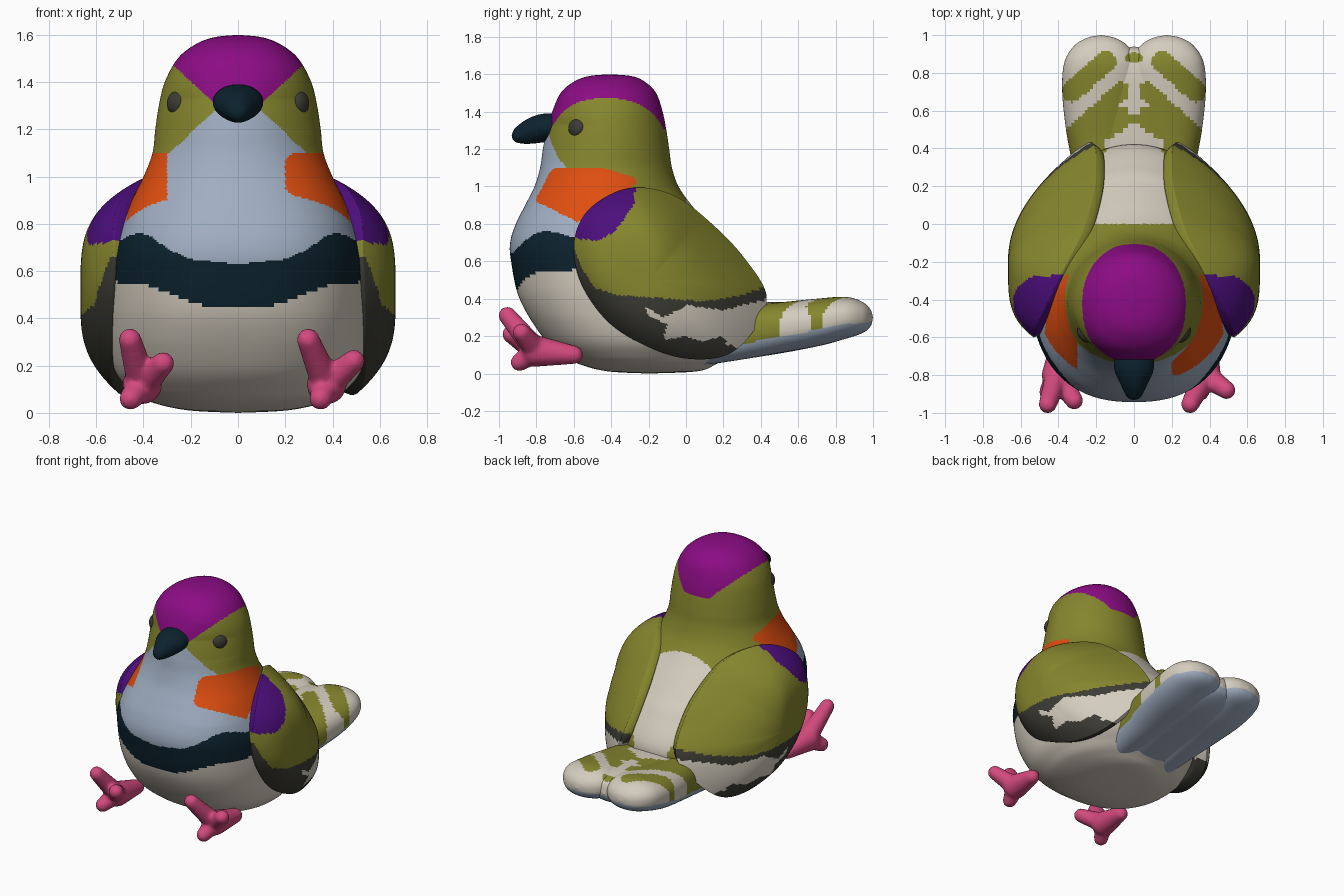
import bpy, bmesh, math
from mathutils import Vector

if "Cube" in bpy.data.objects:
    bpy.data.objects.remove(bpy.data.objects["Cube"])

# ---- colours ----
def lin(c):
    c /= 255
    return c / 12.92 if c < 0.04 * 255 / 255 else ((c + 0.055) / 1.055) ** 2.4

PALETTE = {"olive": (134, 134, 46), "cream": (212, 204, 190), "grey_blue": (160, 174, 194),
           "navy": (12, 34, 46), "magenta": (140, 12, 133), "orange": (224, 78, 16),
           "violet": (76, 14, 124), "charcoal": (60, 59, 52), "pink": (212, 74, 126)}
NAMES = list(PALETTE)
MATS = {}
for n, c in PALETTE.items():
    MATS[n] = bpy.data.materials.new(n)
    MATS[n].diffuse_color = (*map(lin, c), 1)

# ---- helpers ----
def spline(rows, n, closed=False):
    """Catmull-Rom through rows, n steps per span."""
    k, out = len(rows), []
    V = [Vector(r) for r in rows]
    get = (lambda i: V[i % k]) if closed else (lambda i: V[min(max(i, 0), k - 1)])
    for i in range(k if closed else k - 1):
        a, b, c, d = (get(i + j) for j in (-1, 0, 1, 2))
        for s in range(n):
            t = s / n
            out.append(0.5 * (2 * b + (c - a) * t + (2 * a - 5 * b + 4 * c - d) * t * t
                              + (3 * b - a - 3 * c + d) * t ** 3))
    return out if closed else out + [V[-1]]

def table(x, pts):
    """Piecewise linear lookup."""
    for (x0, y0), (x1, y1) in zip(pts, pts[1:]):
        if x <= x1:
            return y0 + (y1 - y0) * max(0, (x - x0) / (x1 - x0))
    return pts[-1][1]

def inside(u, v, poly):
    hit = False
    for (a, b), (c, d) in zip(poly, poly[1:] + poly[:1]):
        if (b > v) != (d > v) and u < a + (c - a) * (v - b) / (d - b):
            hit = not hit
    return hit

def near(u, v, a, b, r):
    a, b, p = Vector(a), Vector(b), Vector((u, v))
    d = b - a
    t = min(1, max(0, (p - a).dot(d) / max(d.length_squared, 1e-9)))
    return (p - a - d * t).length < r

def power(v, n):
    return math.copysign(abs(v) ** (2 / n), v)

def add_rings(bm, rings):
    vs = [[bm.verts.new(p) for p in ring] for ring in rings]
    m = len(vs[0])
    for a, b in zip(vs, vs[1:]):
        for i in range(m):
            bm.faces.new((a[i], a[(i + 1) % m], b[(i + 1) % m], b[i]))
    bm.faces.new(vs[0])
    bm.faces.new(vs[-1])

def finish(bm, name, paint):
    """Paint is a colour name or a rule giving one for a face."""
    bmesh.ops.remove_doubles(bm, verts=bm.verts, dist=0.0003)
    bmesh.ops.recalc_face_normals(bm, faces=bm.faces)
    me = bpy.data.meshes.new(name)
    if isinstance(paint, str):
        me.materials.append(MATS[paint])
    else:
        for n in NAMES:
            me.materials.append(MATS[n])
        for f in bm.faces:
            f.material_index = NAMES.index(paint(f.calc_center_median(), f.normal))
    for f in bm.faces:
        f.smooth = True
    bm.to_mesh(me)
    bm.free()
    ob = bpy.data.objects.new(name, me)
    bpy.context.collection.objects.link(ob)
    return ob

def loft_y(bm, rows, cx, n=8, m=48, e=2):
    """Oval sections along y from rows of (y, half width, bottom, top)."""
    add_rings(bm, [[(cx + w * power(math.cos(a), e), y, (b + t) / 2 + (t - b) / 2 * power(math.sin(a), e))
                    for a in (2 * math.pi * i / m for i in range(m))]
                   for y, w, b, t in spline(rows, n)])

# ---- body and head: oval sections of (z, half width, front y, back y) ----
BODY = [(0, 0, -.2, -.2), (.012, .22, -.42, .06), (.05, .38, -.57, .16), (.1, .46, -.66, .24),
        (.2, .53, -.77, .36), (.4, .56, -.89, .42), (.6, .55, -.935, .30), (.7, .53, -.94, .21),
        (.8, .495, -.91, .12), (.9, .45, -.86, .03), (1.0, .4, -.81, -.04), (1.1, .362, -.78, -.075),
        (1.2, .35, -.765, -.09), (1.3, .335, -.745, -.105), (1.4, .31, -.715, -.125),
        (1.5, .255, -.67, -.16), (1.56, .18, -.6, -.22), (1.59, .1, -.52, -.29), (1.6, 0, -.41, -.41)]
SQUARE = [(0, 2.2), (.3, 2.4), (.8, 2.4), (1.1, 2), (1.2, 1.85), (1.33, 1.85), (1.45, 2.3), (1.6, 2.3)]
COLLAR = [(-.80, .92), (-.58, .81), (-.26, 1.02), (-.28, 1.05), (-.45, 1.1), (-.7, 1.1), (-.79, 1.02)]
BAND_TOP = [(0, .63), (.2, .65), (.3, .695), (.36, .74), (.41, .765), (.46, .75), (.55, .70)]
BAND_LOW = [(0, .44), (.1, .445), (.2, .47), (.3, .51), (.4, .545), (.6, .56)]

def paint_body(p, n):
    x, y, z = p
    ax = abs(x)
    if z > max(1.31, min(1.48, 1.22 + .92 * ax)):
        return "magenta"
    if inside(y, z, COLLAR) and ax > (.2 if x > 0 else .3):
        return "orange"
    if y < -.5:
        if z < table(ax, BAND_LOW):
            return "cream"
        if z < table(ax, BAND_TOP):
            return "navy"
        if z < 1.1 or ax < .1 + (1.28 - z) * 1.05:
            return "grey_blue"
        return "olive"
    if y > .33 and z > .3 and ax > .17 - (y - .35) * .7:
        return "olive"
    return "cream" if z < .5 or (y > 0 and ax < .3) else "olive"

bm = bmesh.new()
M = 240
rings = []
for z, w, f, b in spline(BODY, 13):
    e = table(z, SQUARE)
    ring = []
    for i in range(M):
        c, s = math.cos(2 * math.pi * i / M), math.sin(2 * math.pi * i / M)
        k = e if s < 0 else 2
        ring.append((w * power(c, k), (f + b) / 2 + (b - f) / 2 * power(s, k), z))
    rings.append(ring)
add_rings(bm, rings)
finish(bm, "body", paint_body)

# ---- wings: domed shells on a side outline of (y, z, rim x) ----
WING = [(-.60, .68, .53), (-.55, .84, .52), (-.42, .95, .46), (-.25, .995, .38), (-.05, .945, .28),
        (.15, .79, .22), (.31, .62, .20), (.43, .42, .22), (.37, .24, .33), (.22, .1, .44),
        (0, .08, .50), (-.22, .15, .54), (-.42, .28, .54), (-.56, .48, .54)]
SHOULDER = [(-.66, .75), (-.6, .95), (-.42, 1.05), (-.27, 1.02), (-.28, .9), (-.38, .76), (-.47, .71), (-.57, .72)]
PATCH = [(-.22, .36), (-.12, .3), (0, .365), (.2, .34), (.45, .40), (.42, .22), (.28, .12), (.22, .16),
         (.18, .2), (.1, .17), (0, .2), (-.12, .18), (-.1, .26), (-.2, .31)]
OLIVE_LOW = [(-.62, .72), (-.55, .55), (-.49, .46), (-.38, .42), (-.1, .4), (.1, .385), (.3, .42), (.44, .47)]
DOME = [(-.5, 4), (-.2, 3.6), (.1, 2.4), (.4, 2)]

def paint_wing(p, n):
    if inside(p.y, p.z, SHOULDER):
        return "violet"
    if p.z > table(p.y, OLIVE_LOW):
        return "olive"
    return "cream" if inside(p.y, p.z, PATCH) else "charcoal"

CY, CZ, CX = -.2, .5, .667
outline = spline(WING, 10, True)
for side, name in ((1, "right_wing"), (-1, "left_wing")):
    bm = bmesh.new()
    rings = []
    for k in range(1, 51):                      # outer dome
        r = math.sin(k / 50 * math.pi / 2)
        rings.append([(side * (x + (CX - x) * (1 - r ** table(y, DOME))), CY + (y - CY) * r, CZ + (z - CZ) * r)
                      for y, z, x in outline])
    for k in range(30):                         # rolled edge and inner face
        r = math.cos((k + 3) / 33 * math.pi / 2)
        rings.append([(side * (x - .06 * min(1, (k + 1) / 6) + (.42 - x) * (1 - r)),
                       CY + (y - CY) * r, CZ + (z - CZ) * r) for y, z, x in outline])
    add_rings(bm, rings)
    finish(bm, name, paint_wing)

# ---- tail: two rounded lobes over a broad base ----
TAIL = [(.05, .12, .04, .32), (.3, .15, .075, .36), (.5, .185, .11, .38), (.7, .205, .145, .4),
        (.85, .195, .185, .41), (.94, .145, .215, .385), (.985, .075, .25, .345), (1.0, 0, .3, .3)]
BASE = [(.0, .2, .03, .3), (.3, .27, .075, .37), (.6, .29, .125, .385), (.8, .25, .17, .385),
        (.91, .11, .22, .355), (.94, 0, .28, .28)]
BLOTCHES = [((.15, .86), (.33, .70), .055), ((.07, .70), (.32, .47), .05), ((.0, .885), (.02, .88), .025),
            ((.08, .56), (.2, .50), .07), ((.22, .42), (.34, .42), .06)]

def paint_tail(p, n):
    if p.z < .06 + .22 * p.y or n.z < -.35:
        return "grey_blue"
    if p.y < .52 and abs(p.x) < .17 - (p.y - .35) * .8:
        return "cream"
    if p.y < .4 or any(near(abs(p.x), p.y, a, b, r) for a, b, r in BLOTCHES):
        return "olive"
    return "cream"

for name, cx, rows in (("right_tail_lobe", .175, TAIL), ("left_tail_lobe", -.175, TAIL), ("tail_base", 0, BASE)):
    bm = bmesh.new()
    loft_y(bm, rows, cx, 12, 80, 2.3)
    finish(bm, name, paint_tail)

# ---- beak ----
bm = bmesh.new()
loft_y(bm, [(-.66, .105, 1.25, 1.39), (-.77, .104, 1.235, 1.388), (-.85, .07, 1.228, 1.36),
            (-.905, .044, 1.235, 1.32), (-.925, .025, 1.25, 1.295), (-.932, 0, 1.27, 1.27)], 0)
finish(bm, "beak", "navy")

# ---- eyes ----
for side, name in ((1, "right_eye"), (-1, "left_eye")):
    bm = bmesh.new()
    bmesh.ops.create_uvsphere(bm, u_segments=32, v_segments=16, radius=.052)
    eye = finish(bm, name, "charcoal")
    eye.scale = (.7, 1, 1)
    eye.location = (side * .258, -.582, 1.31)
    eye.rotation_euler.z = -side * math.radians(38)

# ---- feet: capsules fused by a voxel remesh ----
def capsule(bm, a, b, ra, rb):
    a, b = Vector(a), Vector(b)
    d = b - a
    q = d.to_track_quat('Z', 'Y')
    arc = [i * math.pi / 12 for i in range(7)]
    steps = [(-ra * math.cos(t), ra * math.sin(t)) for t in arc]
    steps += [(d.length + rb * math.sin(t), rb * math.cos(t)) for t in arc]
    add_rings(bm, [[a + q @ Vector((max(r, .0001) * math.cos(t), max(r, .0001) * math.sin(t), h))
                    for t in (i * math.pi / 10 for i in range(20))] for h, r in steps])

FEET = {"right_foot": (.385, [(.297, -.955, .31), (.49, -.88, .22), (.35, -.89, .06)]),
        "left_foot": (-.395, [(-.457, -.955, .31), (-.317, -.935, .21), (-.455, -.89, .06)])}
for name, (x, toes) in FEET.items():
    bm = bmesh.new()
    hub = (x - .01, -.80, .12)
    capsule(bm, (x + .01, -.60, .10), hub, .05, .085)
    for toe in toes:
        capsule(bm, hub, toe, .065, .048)
    foot = finish(bm, name, "pink")
    rm = foot.modifiers.new("fuse", 'REMESH')
    rm.mode, rm.voxel_size, rm.use_smooth_shade = 'VOXEL', .012, True
    sm = foot.modifiers.new("soften", 'SMOOTH')
    sm.iterations = 5

for m in bpy.data.materials:
    if m.users and not m.is_grease_pencil:
        m.use_nodes = True
        m.node_tree.nodes["Principled BSDF"].inputs["Base Color"].default_value = m.diffuse_color
